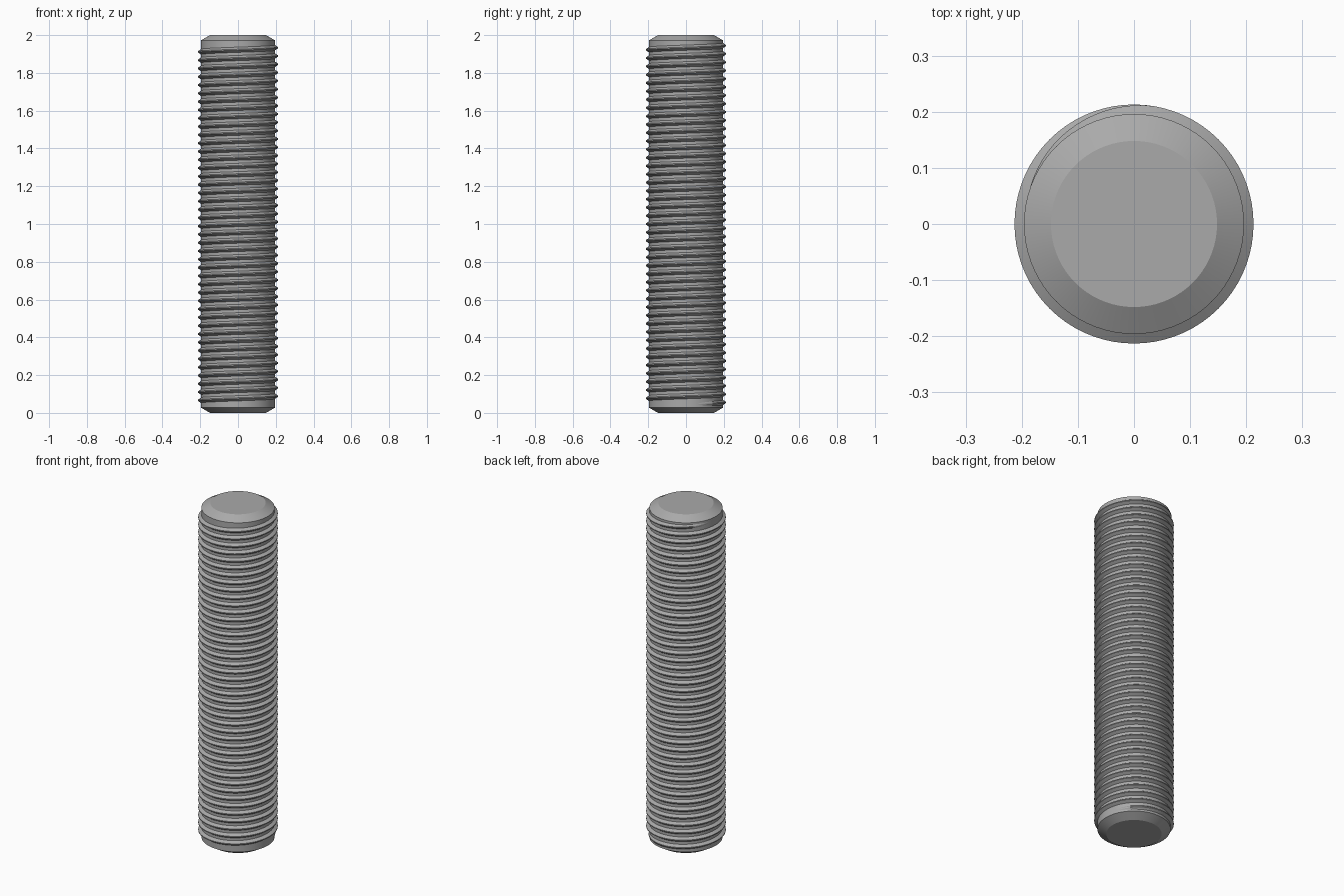
import bpy, bmesh
from math import pi, sin, cos

LENGTH, CORE_R, CREST_R, END_R = 2.0, 0.196, 0.213, 0.148
CHAMFER = 0.028
PITCH, RIDGE_HALF, CREST_HALF = 0.0444, 0.0165, 0.0028
SEGMENTS = 72

cube = bpy.data.objects.get("Cube")
if cube:
    bpy.data.objects.remove(cube, do_unlink=True)

steel = bpy.data.materials.new("grey steel")
steel.use_nodes = True
grey = (0.4, 0.4, 0.4, 1)
steel.diffuse_color = grey
steel.node_tree.nodes["Principled BSDF"].inputs["Base Color"].default_value = grey


def finish(bm, name):
    bmesh.ops.recalc_face_normals(bm, faces=bm.faces)
    mesh = bpy.data.meshes.new(name)
    bm.to_mesh(mesh)
    bm.free()
    mesh.materials.append(steel)
    obj = bpy.data.objects.new(name, mesh)
    bpy.context.collection.objects.link(obj)
    bpy.ops.object.select_all(action='DESELECT')
    obj.select_set(True)
    bpy.context.view_layer.objects.active = obj
    bpy.ops.object.shade_smooth_by_angle(angle=pi / 9)


def ring(bm, points):
    return [bm.verts.new(p) for p in points]


def bridge(bm, a, b):
    n = len(a)
    for i in range(n):
        bm.faces.new((a[i], a[(i + 1) % n], b[(i + 1) % n], b[i]))


# Core rod with a chamfer at each end
bm = bmesh.new()
angles = [2 * pi * i / SEGMENTS for i in range(SEGMENTS)]
profile = [(END_R, 0), (CORE_R, CHAMFER), (CORE_R, LENGTH - CHAMFER), (END_R, LENGTH)]
rings = [ring(bm, [(r * cos(a), r * sin(a), z) for a in angles]) for r, z in profile]
for a, b in zip(rings, rings[1:]):
    bridge(bm, a, b)
bm.faces.new(rings[0])
bm.faces.new(rings[-1])
finish(bm, "rod_core")

# Right-handed thread ridge, fading into the core at both ends
bm = bmesh.new()
start_z, end_z = CHAMFER + RIDGE_HALF, LENGTH - CHAMFER - RIDGE_HALF
turns = round((end_z - start_z) / PITCH - 0.5) + 0.5
steps = int(turns * SEGMENTS)
fade_steps = SEGMENTS * 0.27
inner = CORE_R - 0.004
sections = []
for i in range(steps + 1):
    a = 2 * pi * i / SEGMENTS
    z = start_z + (end_z - start_z) * i / steps
    fade = min(1, i / fade_steps, (steps - i) / fade_steps)
    crest = inner + (CREST_R - inner) * max(fade, 0.1)
    section = [(inner, -RIDGE_HALF), (crest, -CREST_HALF), (crest, CREST_HALF), (inner, RIDGE_HALF)]
    sections.append(ring(bm, [(r * cos(a), r * sin(a), z + dz) for r, dz in section]))
for a, b in zip(sections, sections[1:]):
    bridge(bm, a, b)
bm.faces.new(sections[0])
bm.faces.new(sections[-1])
finish(bm, "thread_ridge")
